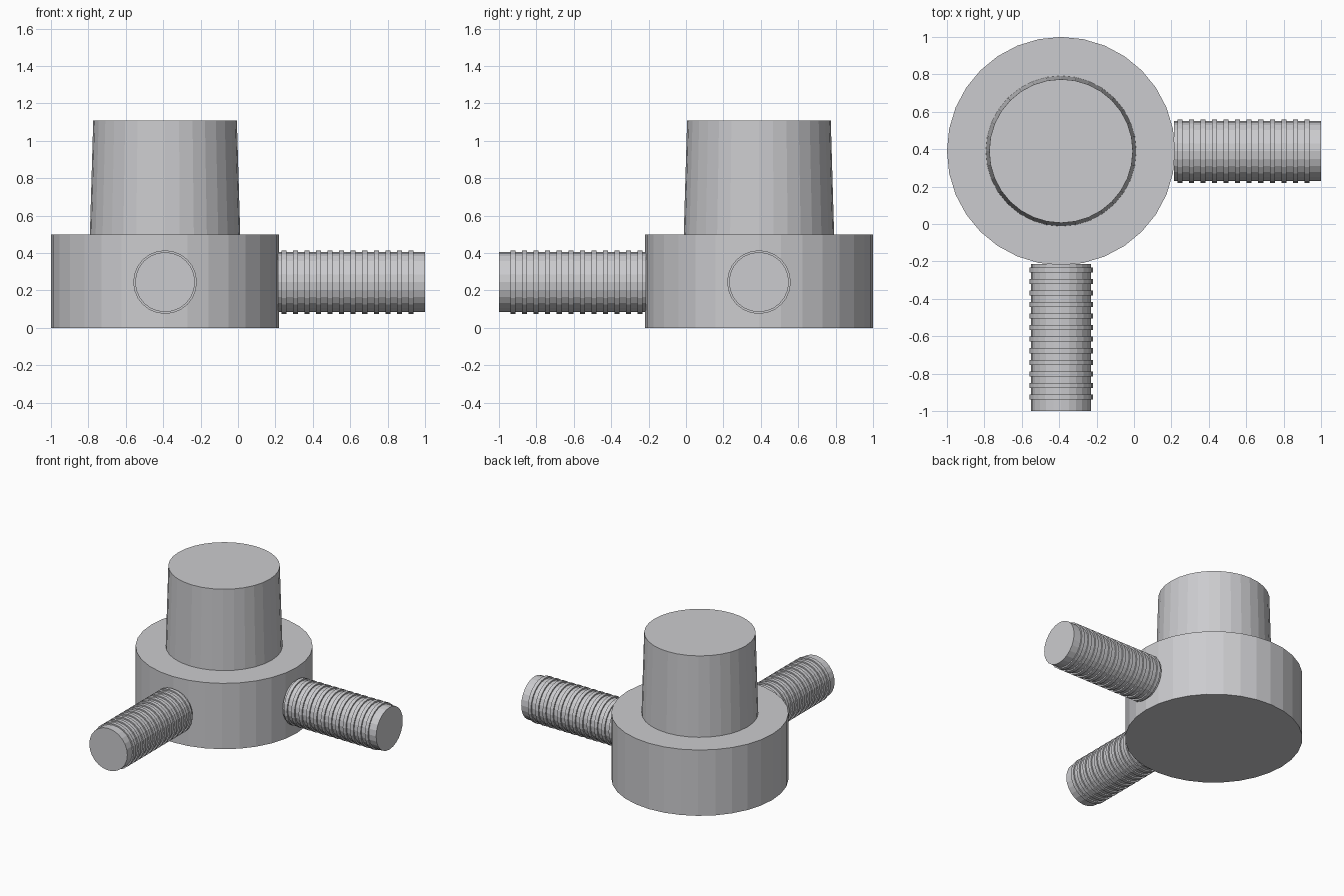
import bpy, bmesh, math
from mathutils import Matrix, Vector

if "Cube" in bpy.data.objects:
    bpy.data.objects.remove(bpy.data.objects["Cube"])

CX, CY = -0.39, 0.39      # axis of the round body

grey = bpy.data.materials.new("light_grey")
grey.diffuse_color = (0.6, 0.6, 0.62, 1)
grey.use_nodes = True
grey.node_tree.nodes["Principled BSDF"].inputs["Base Color"].default_value = grey.diffuse_color


def lathe(name, profile, sides, matrix):
    """Closed solid turned around local z from (radius, height) points."""
    bm = bmesh.new()
    rings = []
    for r, h in profile:
        rings.append([bm.verts.new((r * math.cos(2 * math.pi * i / sides),
                                    r * math.sin(2 * math.pi * i / sides), h))
                      for i in range(sides)])
    for a, b in zip(rings, rings[1:]):
        for i in range(sides):
            j = (i + 1) % sides
            bm.faces.new((a[i], a[j], b[j], b[i]))
    bm.faces.new(list(reversed(rings[0])))
    bm.faces.new(rings[-1])
    bm.transform(matrix)
    bmesh.ops.recalc_face_normals(bm, faces=bm.faces)
    me = bpy.data.meshes.new(name)
    bm.to_mesh(me)
    bm.free()
    me.materials.append(grey)
    ob = bpy.data.objects.new(name, me)
    bpy.context.collection.objects.link(ob)
    return ob


# Body and tapered cap
axis = Matrix.Translation((CX, CY, 0))
lathe("body", [(0.61, 0), (0.61, 0.5)], 32, axis)
lathe("cap", [(0.402, 0.5), (0.384, 1.11)], 32, axis)

# Ribbed hose connector profile: plain tube with twelve raised rings
R, RIB, START, END = 0.16, 0.17, 0.605, 1.39
profile = [(R, START)]
for k in range(12):
    h = 0.635 + 0.0618 * k
    w = 0.0135
    profile += [(R, h - w), (RIB, h - w), (RIB, h + w), (R, h + w)]
profile.append((R, END))

# One connector to the right, one to the front
for name, direction in (("right_connector", (1, 0, 0)), ("front_connector", (0, -1, 0))):
    turn = Vector(direction).to_track_quat('Z', 'Y').to_matrix().to_4x4()
    lathe(name, profile, 24, Matrix.Translation((CX, CY, 0.245)) @ turn)
